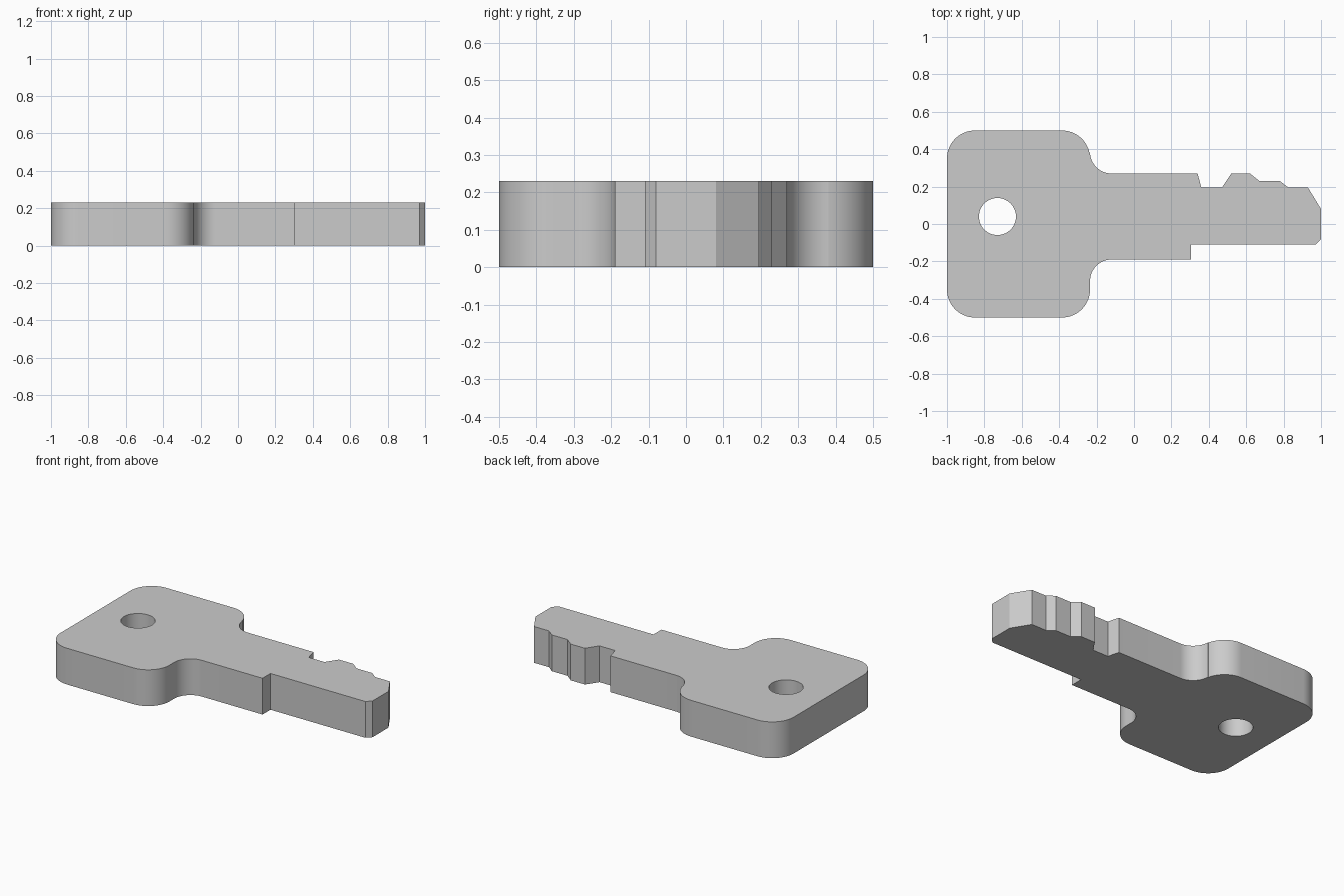
import bpy, bmesh, math
from mathutils import Vector

cube = bpy.data.objects.get("Cube")
if cube:
    bpy.data.objects.remove(cube, do_unlink=True)

THICK = 0.23


def arc(cx, cy, r, start, end, n=16):
    """Points along an arc, angles in degrees."""
    angles = [math.radians(start + (end - start) * i / n) for i in range(n + 1)]
    return [(cx + r * math.cos(a), cy + r * math.sin(a)) for a in angles]


def add_loop(bm, points):
    verts = [bm.verts.new((x, y, 0)) for x, y in points]
    for i, v in enumerate(verts):
        bm.edges.new((v, verts[(i + 1) % len(verts)]))


# Outline: rounded head, neck fillets, notched blade
R, F = 0.15, 0.115
teeth = [(0.34, 0.27), (0.36, 0.195), (0.47, 0.195), (0.52, 0.27),
         (0.62, 0.27), (0.67, 0.23), (0.78, 0.23), (0.825, 0.195), (0.93, 0.195)]
tip = [(1, 0.08), (1, -0.08), (0.97, -0.11)]
step = [(0.305, -0.11), (0.305, -0.19)]
outline = (arc(-0.85, 0.35, R, 180, 90)
           + arc(-0.385, 0.35, R, 90, 12)
           + arc(-0.12, 0.385, F, 182, 270)
           + teeth + tip + step
           + arc(-0.12, -0.305, F, 90, 180)
           + arc(-0.385, -0.35, R, 0, -90)
           + arc(-0.85, -0.35, R, -90, -180))

# Key body with its ring hole, filled and extruded
bm = bmesh.new()
add_loop(bm, outline)
add_loop(bm, arc(-0.73, 0.04, 0.099, 0, 360, 48)[:-1])
bmesh.ops.triangle_fill(bm, use_beauty=True, use_dissolve=False, edges=bm.edges[:])
top = bmesh.ops.extrude_face_region(bm, geom=bm.faces[:], use_keep_orig=True)
bmesh.ops.translate(bm, vec=Vector((0, 0, THICK)),
                    verts=[g for g in top["geom"] if isinstance(g, bmesh.types.BMVert)])
bmesh.ops.recalc_face_normals(bm, faces=bm.faces[:])
mesh = bpy.data.meshes.new("key_body")
bm.to_mesh(mesh)
bm.free()

key = bpy.data.objects.new("key_body", mesh)
bpy.context.collection.objects.link(key)

# Plain grey material
grey = bpy.data.materials.new("grey")
grey.use_nodes = True
colour = (0.6, 0.6, 0.6, 1)
grey.diffuse_color = colour
grey.node_tree.nodes["Principled BSDF"].inputs["Base Color"].default_value = colour
mesh.materials.append(grey)

bpy.ops.object.select_all(action="DESELECT")
key.select_set(True)
bpy.context.view_layer.objects.active = key
bpy.ops.object.shade_smooth_by_angle(angle=math.radians(30))
